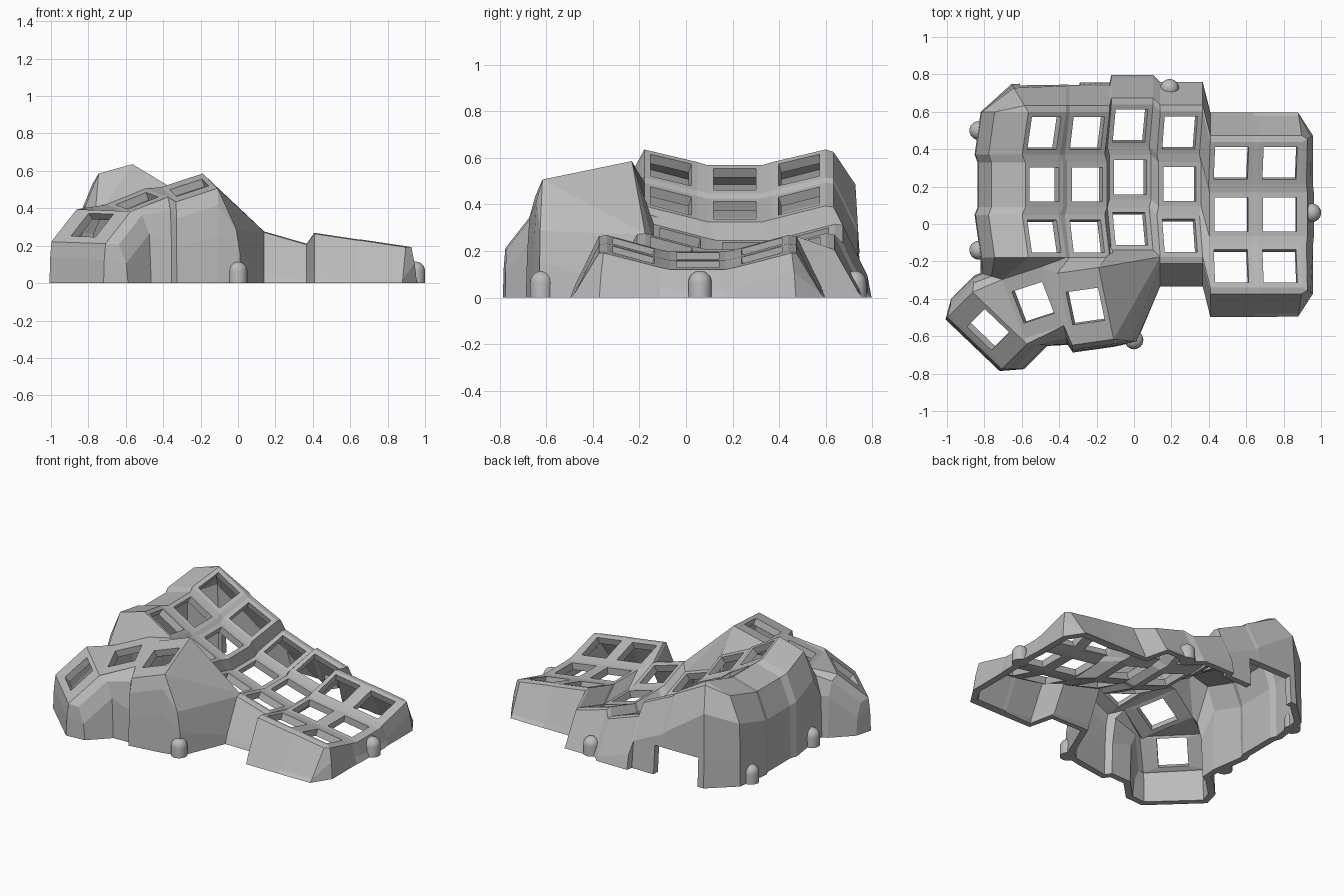
import bpy, bmesh
from math import radians
from mathutils import Vector, Matrix

if "Cube" in bpy.data.objects:
    bpy.data.objects.remove(bpy.data.objects["Cube"])

grey = bpy.data.materials.new("plain grey")
grey.use_nodes = True
grey.diffuse_color = (0.5, 0.5, 0.5, 1)
grey.node_tree.nodes["Principled BSDF"].inputs["Base Color"].default_value = (0.5, 0.5, 0.5, 1)


def add_object(name, bm):
    mesh = bpy.data.meshes.new(name)
    bm.to_mesh(mesh)
    bm.free()
    mesh.materials.append(grey)
    obj = bpy.data.objects.new(name, mesh)
    bpy.context.collection.objects.link(obj)
    return obj


bm = bmesh.new()


def face(*verts):
    """Add a face, merging repeated corners."""
    unique = list(dict.fromkeys(verts))
    if len(unique) > 2:
        bm.faces.new(unique)


HOLE, MOUNT = 0.091, 0.118


def key_mount(center, turn, roll, pitch, half_y=MOUNT):
    """Square frame around a key hole; returns corners by name."""
    m = (Matrix.Translation(center) @ Matrix.Rotation(radians(turn), 4, 'Z')
         @ Matrix.Rotation(radians(roll), 4, 'Y') @ Matrix.Rotation(radians(pitch), 4, 'X'))
    signs = ((-1, -1), (1, -1), (1, 1), (-1, 1))
    outer = [bm.verts.new(m @ Vector((x * MOUNT, y * half_y, 0))) for x, y in signs]
    inner = [bm.verts.new(m @ Vector((x * HOLE, y * HOLE, 0))) for x, y in signs]
    for i in range(4):
        j = (i + 1) % 4
        face(outer[i], outer[j], inner[j], inner[i])
    return dict(zip(("fl", "fr", "br", "bl"), outer))


# Finger keys: x, y, z of the middle key and sideways tilt of each column
columns = []
for x, y, z, roll in ((-0.48, 0.21, 0.508, 31), (-0.25, 0.21, 0.375, 25), (-0.02, 0.25, 0.207, 19),
                      (0.245, 0.213, 0.173, 16), (0.52, 0.05, 0.18, 8.5), (0.78, 0.05, 0.143, 8.5)):
    columns.append([key_mount((x, y + 0.275 * r, z + 0.04 * abs(r)), 0, roll, 15.5 * r)
                    for r in (-1, 0, 1)])

# Webs between the finger keys
for col in columns:
    for a, b in zip(col, col[1:]):
        face(a["bl"], a["br"], b["fr"], b["fl"])
for left, right in zip(columns, columns[1:]):
    ls = [k[c] for k in left for c in ("fr", "br")]
    rs = [k[c] for k in right for c in ("fl", "bl")]
    for i in range(5):
        face(ls[i], rs[i], rs[i + 1], ls[i + 1])

# Thumb keys
t1 = key_mount((-0.78, -0.565, 0.31), 45, -42, 2, 0.2)
t2 = key_mount((-0.54, -0.42, 0.44), 18, -21, 8, 0.17)
t3 = key_mount((-0.26, -0.44, 0.51), 8, -18, 12, 0.2)
for a, b in ((t1, t2), (t2, t3)):
    face(a["fr"], b["fl"], b["bl"], a["br"])

# Web from the thumb keys to the front row of finger keys
front = [col[0] for col in columns]
back = [col[2] for col in columns]
face(front[0]["fl"], t2["bl"], t2["br"], front[0]["fr"])
face(front[0]["fr"], t2["br"], t3["bl"], front[1]["fl"])
face(front[1]["fl"], t3["bl"], t3["br"], front[1]["fr"])
fan = [front[1]["fr"], front[2]["fl"], front[2]["fr"], front[3]["fl"], t3["fr"]]
for a, b in zip(fan, fan[1:]):
    face(a, t3["br"], b)

# Walls: each side drops from the rim over a bevel and a knee to the ground
rings = []


def side(verts, direction, bevel, knee, foot):
    d = Vector((*direction, 0)).normalized()
    for v in verts:
        ring = [v]
        for out, drop in (bevel, knee):
            p = v.co + d * out
            p.z = max(v.co.z - drop, 0.02)
            ring.append(bm.verts.new(p))
        p = v.co + d * foot
        p.z = 0
        ring.append(bm.verts.new(p))
        rings.append(ring)


slope = ((0.035, 0.005), (0.14, 0.22), 0.158)
edge = ((0.03, 0.005), (0.05, 0.09), 0.065)
steep = ((0.015, 0.015), (0.025, 0.1), 0.03)
lip = ((0.05, 0.03), (0.08, 0.12), 0.09)
left_wall = ((0.18, 0.05), (0.25, 0.22), 0.255)
end = columns[5]
side([k[c] for k in front[3:] for c in ("fl", "fr")][:-1], (0, -1), *slope)
side([end[0]["fr"]], (-0.15, -1), *slope)
side([end[0]["fr"]], (1, -0.6), *edge)
side([end[0]["br"], end[1]["fr"], end[1]["br"], end[2]["fr"]], (1, 0), *edge)
side([end[2]["br"]], (1, 0.6), *edge)
side([end[2]["br"]], (-0.15, 1), *slope)
side([k[c] for k in back[::-1] for c in ("br", "bl")][1:-1], (0, 1), *slope)
side([back[0]["bl"]], (-0.6, 1), (0.04, 0.01), (0.15, 0.15), 0.175)
side([k[c] for k in columns[0][::-1] for c in ("bl", "fl")], (-1, 0), *left_wall)
side([t2["bl"]], (-1, 0.3), (0.06, 0.03), (0.11, 0.15), 0.12)
side([t1["br"], t1["bl"]], (0.1, 1), *lip)
side([t1["bl"], t1["fl"]], (-1, -1), *steep)
side([t1["fl"], t1["fr"]], (1, -0.1), (0.06, 0.02), (0.1, 0.12), 0.11)
side([t2["fr"]], (0.2, -1), (0.07, 0.07), (0.1, 0.25), 0.105)
side([t3["fl"], t3["fr"]], (0.1, -1), (0.025, 0.09), (0.035, 0.25), 0.04)
side([t3["fr"]], (1, -0.1), (0.1, 0.22), (0.12, 0.35), 0.125)
face(t1["fr"], t2["fl"], t2["fr"])
for a, b in zip(rings, rings[1:] + rings[:1]):
    for i in range(3):
        face(a[i], a[i + 1], b[i + 1], b[i])

# Cable opening in the back wall
for co, no in (((-0.61, 0, 0), (1, 0, 0)), ((-0.29, 0, 0), (1, 0, 0)), ((0, 0, 0.19), (0, 0, 1))):
    wall = [f for f in bm.faces if f.calc_center_median().y > 0.64 and -0.85 < f.calc_center_median().x < 0]
    geom = set(wall)
    for f in wall:
        geom.update(f.edges, f.verts)
    bmesh.ops.bisect_plane(bm, geom=list(geom), plane_co=co, plane_no=no)
opening = []
for f in bm.faces:
    c = f.calc_center_median()
    if c.y > 0.64 and -0.61 < c.x < -0.29 and c.z < 0.19:
        opening.append(f)
bmesh.ops.delete(bm, geom=opening, context='FACES')

# Thicken the shell inwards, keeping its foot on the ground
bmesh.ops.recalc_face_normals(bm, faces=bm.faces)
if sum(f.normal.z * f.calc_area() for f in bm.faces) < 0:
    bmesh.ops.reverse_faces(bm, faces=bm.faces)
bm.normal_update()
outer_faces, rim = list(bm.faces), [e for e in bm.edges if e.is_boundary]
inside = {}
for v in list(bm.verts):
    n = v.normal.copy()
    if v.co.z < 0.001:
        n.z = 0
        n.normalize()
    p = v.co - n * 0.045
    p.z = max(p.z, 0)
    inside[v] = bm.verts.new(p)
for e in rim:
    loop = e.link_loops[0]
    a, b = loop.vert, loop.link_loop_next.vert
    face(b, a, inside[a], inside[b])
for f in outer_faces:
    face(*[inside[v] for v in reversed(f.verts)])
add_object("keyboard_shell", bm)

# Domed screw bosses around the foot
for i, (x, y) in enumerate(((0.95, 0.06), (-0.83, 0.5), (-0.83, -0.14), (0, -0.62), (0.19, 0.725))):
    bm = bmesh.new()
    bmesh.ops.create_uvsphere(bm, u_segments=24, v_segments=12, radius=0.05)
    bmesh.ops.delete(bm, geom=[v for v in bm.verts if v.co.z < -0.001], context='VERTS')
    edges = [e for e in bm.edges if e.is_boundary]
    low = bmesh.ops.extrude_edge_only(bm, edges=edges)["geom"]
    for v in low:
        if isinstance(v, bmesh.types.BMVert):
            v.co.z = -0.065
    bmesh.ops.holes_fill(bm, edges=[e for e in bm.edges if e.is_boundary])
    bmesh.ops.recalc_face_normals(bm, faces=bm.faces)
    bmesh.ops.translate(bm, verts=bm.verts, vec=(x, y, 0.065))
    boss = add_object("screw_boss_%d" % (i + 1), bm)
    bpy.ops.object.select_all(action='DESELECT')
    boss.select_set(True)
    bpy.context.view_layer.objects.active = boss
    bpy.ops.object.shade_smooth_by_angle()
